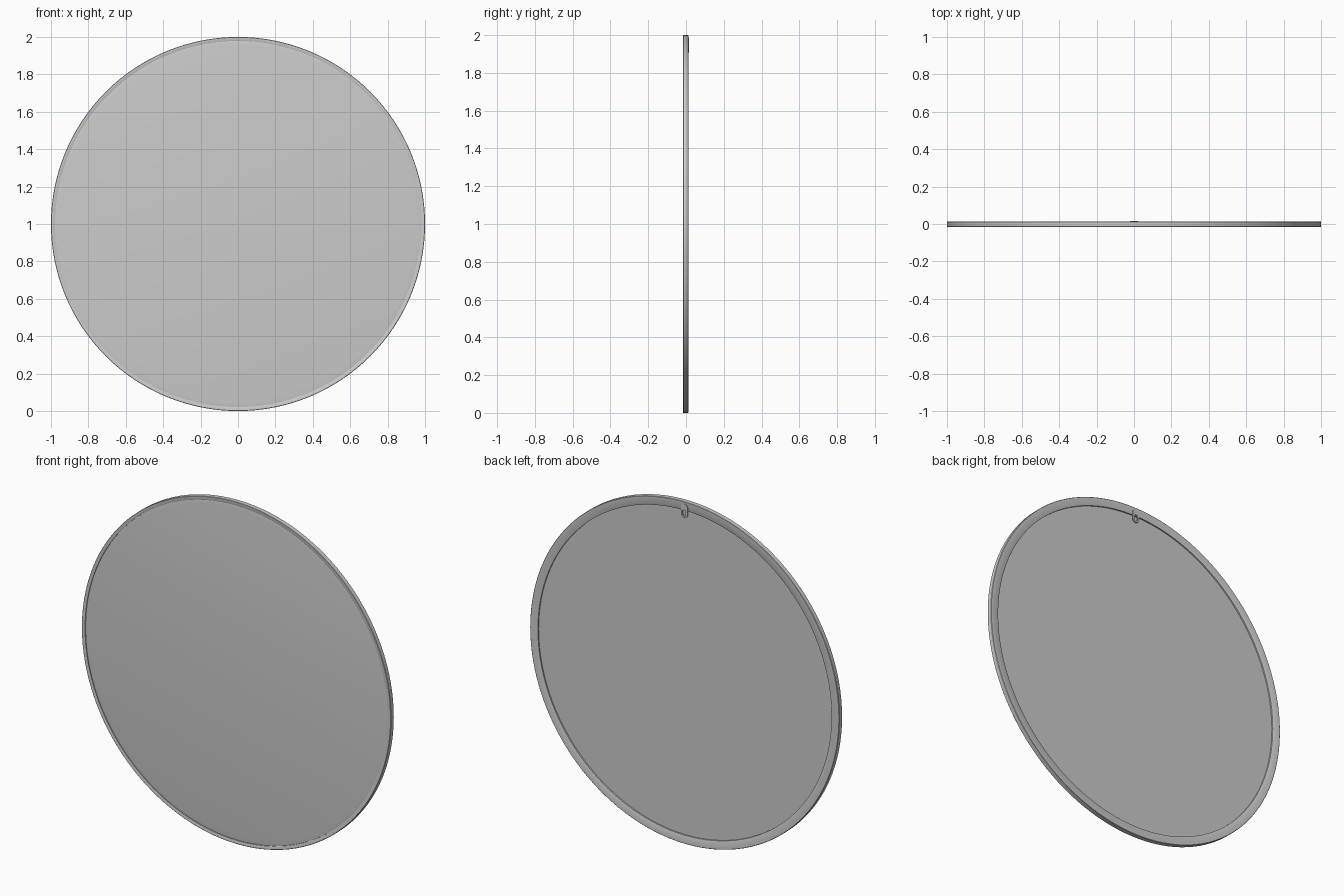
import bpy, bmesh, math

if "Cube" in bpy.data.objects:
    bpy.data.objects.remove(bpy.data.objects["Cube"])

SEGS = 128
CZ = 1.0  # height of the disc centre


def finish(name, bm, smooth=True):
    bmesh.ops.recalc_face_normals(bm, faces=bm.faces)
    me = bpy.data.meshes.new(name)
    bm.to_mesh(me)
    bm.free()
    ob = bpy.data.objects.new(name, me)
    bpy.context.collection.objects.link(ob)
    if smooth:
        bpy.ops.object.select_all(action='DESELECT')
        ob.select_set(True)
        bpy.context.view_layer.objects.active = ob
        bpy.ops.object.shade_smooth_by_angle(angle=math.radians(30))
    return ob


def lathe(name, profile, closed):
    """Spin (radius, y) points around the y axis through the disc centre."""
    bm = bmesh.new()
    rings = []
    for r, y in profile:
        rings.append([bm.verts.new((r * math.cos(2 * math.pi * i / SEGS), y,
                                    CZ + r * math.sin(2 * math.pi * i / SEGS)))
                      for i in range(SEGS)])
    pairs = list(zip(rings, rings[1:]))
    if closed:
        pairs.append((rings[-1], rings[0]))
    else:
        bm.faces.new(rings[0])
        bm.faces.new(rings[-1])
    for a, b in pairs:
        for i in range(SEGS):
            j = (i + 1) % SEGS
            bm.faces.new((a[i], a[j], b[j], b[i]))
    return finish(name, bm)


# Outer frame: narrow lip on the front, wider flange on the back
lathe("frame", [(0.998, -0.016), (1.0, -0.014), (1.0, 0.011), (0.998, 0.013),
                (0.952, 0.013), (0.95, 0.012), (0.95, 0.003), (0.979, 0.003),
                (0.979, -0.015), (0.981, -0.016)], True)

# Mirror glass with a bevelled border
lathe("mirror_glass", [(0.957, -0.013), (0.979, -0.010), (0.979, -0.004)], False)

# Backing board recessed inside the frame
lathe("backing_board", [(0.979, -0.004), (0.979, 0.004)], False)


def slot(half_w, z_low, z_high, n=12):
    """Outline with round ends, z values are the arc centres."""
    pts = []
    for zc, start in ((z_high, 0), (z_low, math.pi)):
        for i in range(n + 1):
            t = start + math.pi * i / n
            pts.append((half_w * math.cos(t), zc + half_w * math.sin(t)))
    return pts


# Hanging tab with an elongated hole, fixed to the top of the back flange
outer = slot(0.021, 1.928, 1.967)
inner = slot(0.010, 1.928, 1.945)
bm = bmesh.new()
loops = [[bm.verts.new((x, y, z)) for x, z in pts]
         for pts, y in ((outer, 0.017), (inner, 0.017), (inner, 0.012), (outer, 0.012))]
for k in range(4):
    a, b = loops[k], loops[(k + 1) % 4]
    for i in range(len(a)):
        j = (i + 1) % len(a)
        bm.faces.new((a[i], a[j], b[j], b[i]))
finish("hanging_tab", bm)
